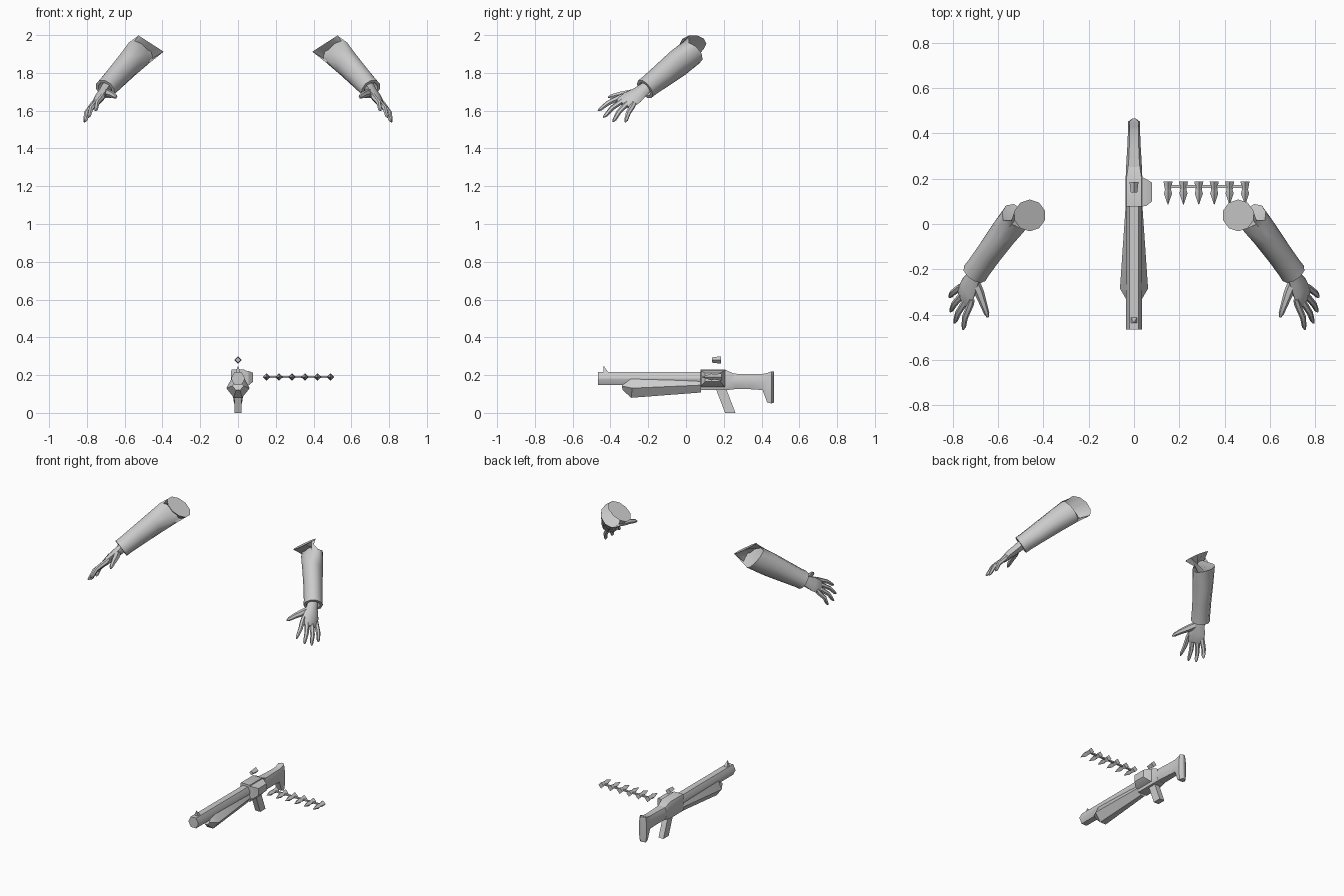
import bpy, bmesh, math
from mathutils import Vector

if "Cube" in bpy.data.objects:
    bpy.data.objects.remove(bpy.data.objects["Cube"])

grey = bpy.data.materials.new("plain_grey")
grey.diffuse_color = (0.6, 0.6, 0.6, 1)
grey.use_nodes = True
grey.node_tree.nodes["Principled BSDF"].inputs["Base Color"].default_value = grey.diffuse_color


def finish(name, bm, angle):
    """Turn a bmesh into a shaded object."""
    bmesh.ops.recalc_face_normals(bm, faces=bm.faces)
    me = bpy.data.meshes.new(name)
    bm.to_mesh(me)
    bm.free()
    me.materials.append(grey)
    ob = bpy.data.objects.new(name, me)
    bpy.context.collection.objects.link(ob)
    bpy.ops.object.select_all(action='DESELECT')
    ob.select_set(True)
    bpy.context.view_layer.objects.active = ob
    bpy.ops.object.shade_smooth_by_angle(angle=math.radians(angle))
    return ob


def loft(bm, rings):
    """Skin a list of point rings and close both ends."""
    loops = [[bm.verts.new(p) for p in r] for r in rings]
    n = len(loops[0])
    for a, b in zip(loops, loops[1:]):
        for i in range(n):
            j = (i + 1) % n
            bm.faces.new((a[i], a[j], b[j], b[i]))
    bm.faces.new(loops[0])
    bm.faces.new(loops[-1])


def ellipse(c, u, v, n, turn=0.0):
    c, u, v = Vector(c), Vector(u), Vector(v)
    return [c + u * math.cos(t) + v * math.sin(t)
            for t in (2 * math.pi * (i + turn) / n for i in range(n))]


def across(c, d, wide, tall, n=10):
    """Ring at right angles to direction d."""
    d = Vector(d).normalized()
    h = d.cross(Vector((0, 0, 1))).normalized()
    return ellipse(c, h * wide, h.cross(d) * tall, n)


def tube(bm, pts, radii, n=6):
    pts = [Vector(p) for p in pts]
    rings = []
    for i, p in enumerate(pts):
        d = pts[min(i + 1, len(pts) - 1)] - pts[max(i - 1, 0)]
        rings.append(across(p, d, radii[i], radii[i], n))
    loft(bm, rings)


def mirror_x(bm):
    for v in bm.verts:
        v.co.x *= -1


def turned(bm, x, z, profile, n=4):
    """Faceted spindle along y from (y, radius) pairs."""
    loft(bm, [ellipse((x, y, z), (r, 0, 0), (0, 0, r), n) for y, r in profile])


# ---- Arms: sleeve and hand, repeated on both sides ----
ARM = Vector((0.48, -0.68, -0.525))
for side, mirrored in (("left", False), ("right", True)):
    bm = bmesh.new()
    cap = ellipse((0.46, 0.038, 1.955), (0, 0.07, 0), (0.07, 0, 0.045), 10)
    loft(bm, [
        cap,
        across((0.525, 0.024, 1.905), (0.62, -0.42, -0.66), 0.07, 0.078),
        across((0.578, -0.045, 1.85), ARM, 0.062, 0.074),
        across((0.64, -0.13, 1.783), ARM, 0.057, 0.065),
        across((0.686, -0.194, 1.733), ARM, 0.056, 0.058),
        across((0.703, -0.218, 1.714), ARM, 0.058, 0.058),
        across((0.703, -0.218, 1.714), ARM, 0.042, 0.042),
        across((0.68, -0.185, 1.74), ARM, 0.036, 0.036)])
    if mirrored:
        mirror_x(bm)
    finish(side + "_sleeve", bm, 55)

    bm = bmesh.new()
    spread = Vector((0.42, 0.76, -0.42)).normalized()    # thumb side to little finger
    reach = Vector((0.095, -0.22, -0.16)).normalized()
    flat = spread.cross(reach).normalized()
    loft(bm, [ellipse(c, spread * w, flat * t, 8) for c, w, t in (
        ((0.69, -0.20, 1.73), 0.034, 0.03),
        ((0.712, -0.245, 1.697), 0.042, 0.027),
        ((0.733, -0.285, 1.67), 0.056, 0.025),
        ((0.75, -0.322, 1.643), 0.056, 0.019),
        ((0.755, -0.335, 1.634), 0.048, 0.012))])
    # fingers: knuckle and tip
    for a, b in (((0.722, -0.355, 1.668), (0.755, -0.466, 1.60)),
                 ((0.745, -0.343, 1.648), (0.793, -0.437, 1.565)),
                 ((0.763, -0.318, 1.632), (0.811, -0.387, 1.542)),
                 ((0.773, -0.283, 1.625), (0.815, -0.322, 1.54))):
        a, b = Vector(a), Vector(b)
        mid = a.lerp(b, 0.5) + Vector((0.008, -0.003, 0.006))
        tube(bm, (a - (b - a) * 0.2, a, mid, a.lerp(b, 0.88), b),
             (0.013, 0.015, 0.0135, 0.010, 0.004))
    # thumb
    tube(bm, ((0.705, -0.25, 1.70), (0.682, -0.305, 1.69), (0.664, -0.355, 1.684),
              (0.65, -0.395, 1.675), (0.645, -0.412, 1.67)),
         (0.022, 0.021, 0.016, 0.012, 0.004))
    if mirrored:
        mirror_x(bm)
    finish(side + "_hand", bm, 55)


# ---- Rifle ----
def section(y, half, low, high, cut=0.3):
    """Chamfered rectangle facing along y."""
    cx, cz = half * cut, (high - low) * cut
    return [(-half, y, low + cz), (-half + cx, y, low), (half - cx, y, low), (half, y, low + cz),
            (half, y, high - cz), (half - cx, y, high), (-half + cx, y, high), (-half, y, high - cz)]


bm = bmesh.new()
loft(bm, [section(-0.466, 0.035, 0.148, 0.216, 0.45), section(0.10, 0.035, 0.148, 0.216, 0.45)])
finish("barrel", bm, 30)

bm = bmesh.new()
base = [bm.verts.new(p) for p in ((-0.018, -0.437, 0.2), (0.018, -0.437, 0.2),
                                  (0.018, -0.4, 0.2), (-0.018, -0.4, 0.2))]
tip = bm.verts.new((0, -0.437, 0.25))
bm.faces.new(base)
for i in range(4):
    bm.faces.new((base[i], base[(i + 1) % 4], tip))
finish("front_sight", bm, 30)

bm = bmesh.new()


def grip_ring(y0, y1, y2, half, low, high):
    """Six sided section, y differs at bottom, middle and top."""
    mid = (low + high) / 2
    return [(-half * 0.35, y0, low), (half * 0.35, y0, low), (half, y1, mid),
            (half * 0.55, y2, high), (-half * 0.55, y2, high), (-half, y1, mid)]


loft(bm, [grip_ring(-0.335, -0.34, -0.315, 0.03, 0.12, 0.165),
          grip_ring(-0.29, -0.285, -0.29, 0.062, 0.08, 0.182),
          grip_ring(0.08, 0.08, 0.08, 0.037, 0.108, 0.186)])
finish("handguard", bm, 35)

bm = bmesh.new()
loft(bm, [section(0.077, 0.037, 0.12, 0.23, 0.12), section(0.205, 0.037, 0.12, 0.23, 0.12),
          section(0.255, 0.034, 0.125, 0.207, 0.25)])
finish("receiver", bm, 30)

# feed housing on one side of the receiver
bm = bmesh.new()
loft(bm, [[(0.03, 0.077, 0.135), (0.03, 0.21, 0.135), (0.03, 0.21, 0.225), (0.03, 0.077, 0.225)],
          [(0.055, 0.08, 0.145), (0.055, 0.198, 0.145), (0.055, 0.198, 0.222), (0.055, 0.08, 0.222)],
          [(0.08, 0.1, 0.165), (0.08, 0.182, 0.165), (0.08, 0.182, 0.212), (0.08, 0.1, 0.212)]])
finish("feed_housing", bm, 30)

bm = bmesh.new()
loft(bm, [section(0.2, 0.036, 0.122, 0.212), section(0.27, 0.034, 0.127, 0.207),
          section(0.35, 0.029, 0.125, 0.206), section(0.405, 0.027, 0.121, 0.206),
          section(0.43, 0.026, 0.055, 0.211, 0.25), section(0.452, 0.026, 0.05, 0.22, 0.2),
          section(0.466, 0.006, 0.055, 0.22, 0.1)])
finish("stock", bm, 40)

bm = bmesh.new()
loft(bm, [[(x, y + dy, z) for x, y in ((-0.018, 0), (0.018, 0), (0.018, 0.055), (-0.018, 0.055))]
          for dy, z in ((0.155, 0.135), (0.207, 0.0))])
finish("pistol_grip", bm, 30)

bm = bmesh.new()
turned(bm, 0, 0.28, ((0.138, 0.014), (0.186, 0.02)))
finish("spent_casing", bm, 30)

# ---- Ammunition belt ----
for i in range(6):
    bm = bmesh.new()
    turned(bm, 0.15 + 0.068 * i, 0.19,
           ((0.085, 0.001), (0.135, 0.018), (0.15, 0.0135), (0.152, 0.0135), (0.188, 0.02)))
    finish("cartridge_%d" % (i + 1), bm, 30)

bm = bmesh.new()
loft(bm, [ellipse((x, 0.165, 0.19), (0, 0.009, 0), (0, 0, 0.006), 4, 0.5) for x in (0.15, 0.49)])
finish("belt_link", bm, 30)
